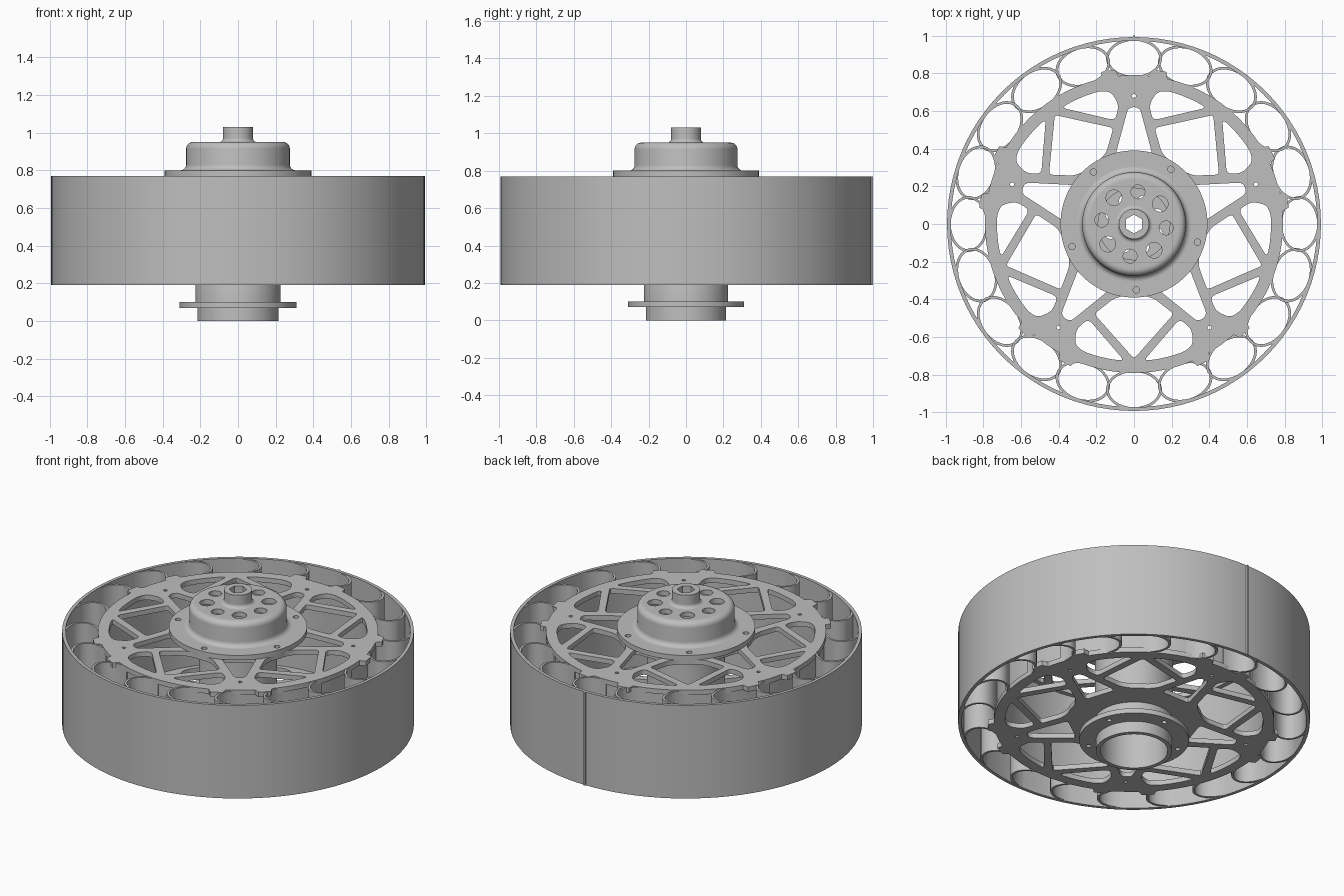
import bpy, bmesh, math
from mathutils import Vector

cube = bpy.data.objects.get("Cube")
if cube:
    bpy.data.objects.remove(cube, do_unlink=True)

metal = bpy.data.materials.new("light grey metal")
metal.use_nodes = True
GREY = (0.52, 0.52, 0.52, 1)
metal.diffuse_color = GREY
metal.node_tree.nodes["Principled BSDF"].inputs["Base Color"].default_value = GREY

BOTTOM, TOP = 0.19, 0.77
MID = (BOTTOM + TOP) / 2
ARMS = 5


def polar(r, deg):
    a = math.radians(deg)
    return Vector((r * math.cos(a), r * math.sin(a)))


def circle(r, n=96, centre=(0, 0), turn=0):
    return [Vector(centre) + polar(r, turn + 360 * i / n) for i in range(n)]


def hole_ring(count, ring_r, r, start):
    return [circle(r, 20, polar(ring_r, start + 360 * i / count)) for i in range(count)]


def rounded(points, d=0.03, steps=4):
    """Round the corners of a polygon."""
    out = []
    for i, p in enumerate(points):
        a, b = points[i - 1], points[(i + 1) % len(points)]
        u = p + (a - p).normalized() * min(d, (a - p).length * 0.45)
        v = p + (b - p).normalized() * min(d, (b - p).length * 0.45)
        for k in range(steps + 1):
            t = k / steps
            out.append(u * (1 - t) ** 2 + p * 2 * t * (1 - t) + v * t ** 2)
    return out


def turned(points, deg):
    a = math.radians(deg)
    c, s = math.cos(a), math.sin(a)
    return [Vector((c * p.x - s * p.y, s * p.x + c * p.y)) for p in points]


def mirrored(points):
    return [Vector((-p.x, p.y)) for p in reversed(points)]


def finish(obj):
    obj.data.materials.clear()
    obj.data.materials.append(metal)
    bpy.ops.object.select_all(action='DESELECT')
    bpy.context.view_layer.objects.active = obj
    obj.select_set(True)
    bpy.ops.object.shade_smooth_by_angle(angle=math.radians(30))
    return obj


def plate(name, loops, z0, z1):
    """Extrude nested outlines; inner loops become holes."""
    curve = bpy.data.curves.new(name, 'CURVE')
    curve.dimensions = '2D'
    curve.fill_mode = 'BOTH'
    curve.extrude = (z1 - z0) / 2
    for pts in loops:
        spline = curve.splines.new('POLY')
        spline.points.add(len(pts) - 1)
        for sp, p in zip(spline.points, pts):
            sp.co = (p.x, p.y, 0, 1)
        spline.use_cyclic_u = True
    tmp = bpy.data.objects.new(name + "_outline", curve)
    bpy.context.collection.objects.link(tmp)
    graph = bpy.context.evaluated_depsgraph_get()
    mesh = bpy.data.meshes.new_from_object(tmp.evaluated_get(graph))
    bpy.data.objects.remove(tmp, do_unlink=True)
    bm = bmesh.new()
    bm.from_mesh(mesh)
    bmesh.ops.remove_doubles(bm, verts=bm.verts, dist=1e-5)
    bmesh.ops.recalc_face_normals(bm, faces=bm.faces)
    bmesh.ops.translate(bm, verts=bm.verts, vec=(0, 0, (z0 + z1) / 2))
    bm.to_mesh(mesh)
    bm.free()
    obj = bpy.data.objects.new(name, mesh)
    bpy.context.collection.objects.link(obj)
    return finish(obj)


def lathe(name, profile, n=96):
    """Turn a closed (radius, height) profile about the z axis."""
    bm = bmesh.new()
    rings = [[bm.verts.new((*polar(r, 360 * i / n), z)) for r, z in profile] for i in range(n)]
    for i in range(n):
        a, b = rings[i], rings[(i + 1) % n]
        for j in range(len(profile)):
            k = (j + 1) % len(profile)
            bm.faces.new((a[j], b[j], b[k], a[k]))
    bmesh.ops.recalc_face_normals(bm, faces=bm.faces)
    mesh = bpy.data.meshes.new(name)
    bm.to_mesh(mesh)
    bm.free()
    obj = bpy.data.objects.new(name, mesh)
    bpy.context.collection.objects.link(obj)
    return finish(obj)


def tube(name, r0, r1, z0, z1):
    return lathe(name, [(r0, z0), (r1, z0), (r1, z1), (r0, z1)])


# Rim with its seam
tube("rim", 0.972, 0.992, BOTTOM, TOP)
seam = [Vector(p) for p in ((-0.008, 0.985), (0.008, 0.985), (0.005, 1.0), (-0.005, 1.0))]
plate("rim_seam", [seam], BOTTOM, TOP)

# Spoke plates: outline with lugs beside every arm
outline = []
for i in range(360):
    off = abs((i - 90 + 36) % 72 - 36)
    outline.append(polar(0.825 if 7 <= off <= 12 else 0.79, i))

# Openings, drawn for the arm that points along +y
arm_hole = [Vector(p) for p in ((-0.10, 0.36), (0.10, 0.36), (0.03, 0.62), (-0.03, 0.62))]
outer_hole = [Vector(p) for p in ((0.10, 0.55), (0.08, 0.63), (0.12, 0.70))]
outer_hole += [polar(0.728, 90 - d) for d in (14, 20, 26, 32)]
side = [Vector(p) for p in ((0.145, 0.385), (0.11, 0.51))]
half = turned(side, 36)
inner_hole = half + [Vector((0, 0.715))] + mirrored(half)
inner_hole += [polar(0.385, 90 + d) for d in (-8, 0, 8)]

loops = [outline, circle(0.21)]
for k in range(ARMS):
    a = 72 * k
    loops += [turned(rounded(arm_hole), a),
              turned(rounded(outer_hole), a),
              turned(rounded(mirrored(outer_hole)), a),
              turned(rounded(inner_hole, 0.02), a + 36),
              circle(0.011, 12, polar(0.68, 90 + a))]
plate("top_spoke_plate", loops, TOP - 0.03, TOP)
plate("bottom_spoke_plate", loops, BOTTOM, BOTTOM + 0.03)

# Drum between the plates
tube("inner_drum", 0.755, 0.78, BOTTOM + 0.01, TOP - 0.01)

# Curved springs, the lower tier mirrored
spring = []
for edge in (0.007, -0.007):
    row = [polar(0.879 + (0.1 + edge) * math.cos(t * math.pi / 16),
                 90 - (9.2 + edge * 64) * math.sin(t * math.pi / 16)) for t in range(17)]
    spring += row if edge > 0 else row[::-1]
springs = [turned(spring, 18 * k) for k in range(20)]
plate("upper_springs", springs, MID, TOP - 0.004)
plate("lower_springs", [mirrored(s) for s in springs], BOTTOM + 0.004, MID)

# Hub barrel and lower flange
lathe("hub_barrel", [(0.19, 0), (0.215, 0), (0.215, 0.08), (0.225, 0.08),
                     (0.225, 0.2), (0.22, 0.22), (0.22, TOP), (0.19, TOP)])
plate("lower_flange", [circle(0.31), circle(0.2)] + hole_ring(5, 0.265, 0.014, 18), 0.07, 0.1)
plate("drive_plate", [circle(0.2), circle(0.06)] + hole_ring(8, 0.13, 0.035, 20),
      TOP - 0.06, TOP - 0.03)

# Upper flange and hub cap
plate("upper_flange", [circle(0.39), circle(0.25)] + hole_ring(5, 0.35, 0.017, 56), TOP, 0.8)


def fillet(cr, cz, rad, start, end, n=6):
    return [(cr + rad * math.cos(math.radians(start + (end - start) * i / n)),
             cz + rad * math.sin(math.radians(start + (end - start) * i / n)))
            for i in range(n + 1)]


cap = [(0.25, TOP + 0.01)] + [(0.305, 0.8)] + fillet(0.305, 0.83, 0.03, 270, 180)
cap += fillet(0.24, 0.915, 0.035, 0, 90) + [(0.235, 0.95), (0.235, 0.92), (0.25, 0.91)]
lathe("hub_cap_wall", cap)
cap_holes = hole_ring(4, 0.175, 0.042, 37.5) + hole_ring(4, 0.172, 0.037, 83)
plate("hub_cap_top", [circle(0.238), circle(0.06)] + cap_holes, 0.92, 0.95)

# Drive shaft with a six-sided bore
collar = fillet(0.1, 0.97, 0.02, 270, 180)
lathe("shaft_collar", [(0.07, 0.95)] + collar + [(0.07, 0.97)], 48)
plate("drive_shaft", [circle(0.08, 48), circle(0.05, 6, turn=30)], 0.9, 1.03)
